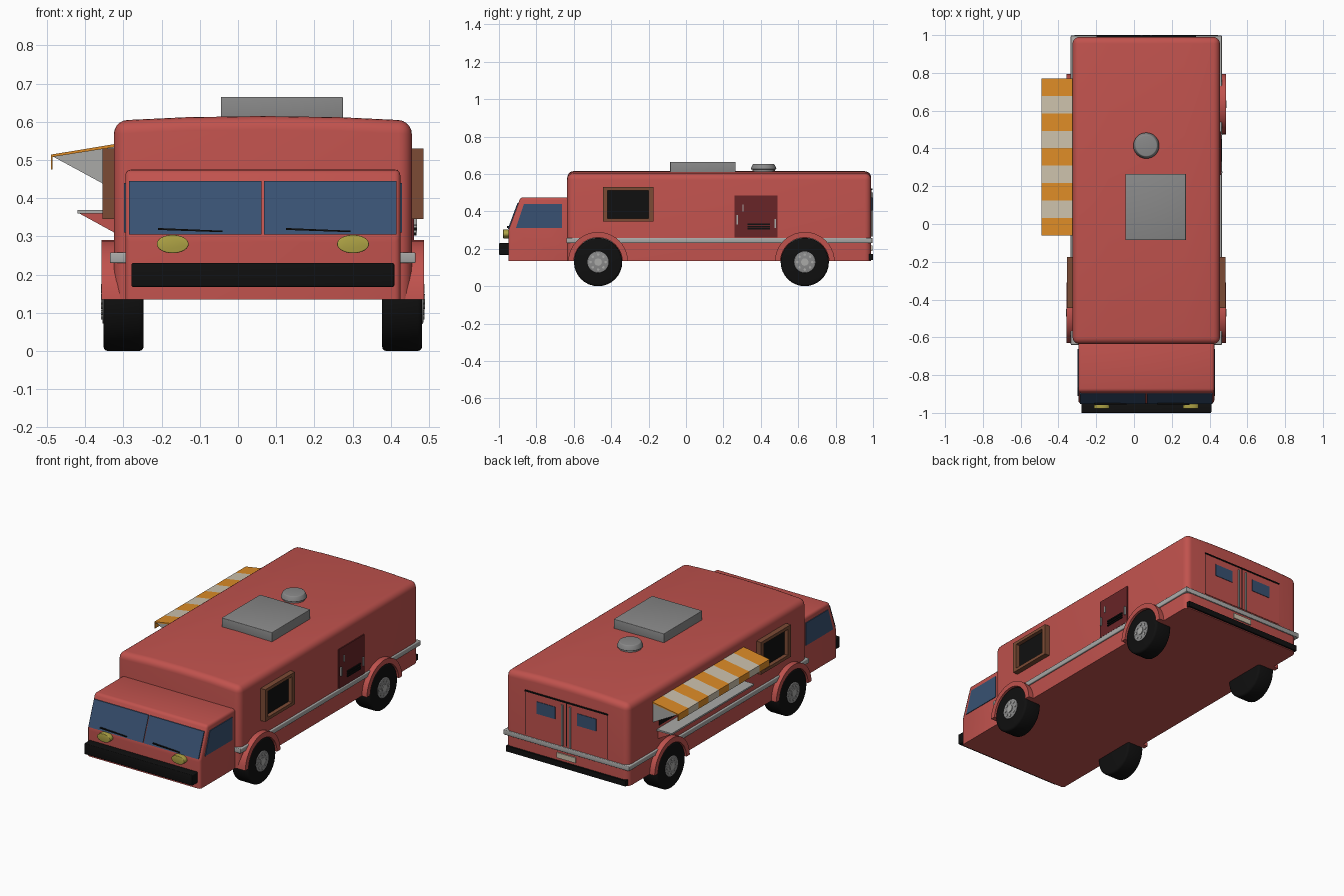
import bpy, bmesh, math

if "Cube" in bpy.data.objects:
    bpy.data.objects.remove(bpy.data.objects["Cube"], do_unlink=True)

CX = 0.065   # middle line of the vehicle
FLOOR = 0.135


def material(name, r, g, b):
    m = bpy.data.materials.new(name)
    m.use_nodes = True
    m.diffuse_color = (r, g, b, 1)
    m.node_tree.nodes["Principled BSDF"].inputs["Base Color"].default_value = (r, g, b, 1)
    return m


RED = material("body_red", 0.53, 0.085, 0.075)
DARK_RED = material("hatch_dark_red", 0.14, 0.018, 0.02)
BLACK = material("rubber_black", 0.005, 0.005, 0.005)
GREY = material("vent_grey", 0.25, 0.25, 0.25)
LIGHT = material("trim_light_grey", 0.4, 0.4, 0.39)
BLUE = material("glass_blue", 0.04, 0.083, 0.168)
BROWN = material("frame_brown", 0.2, 0.07, 0.035)
YELLOW = material("lamp_yellow", 0.43, 0.37, 0.06)
ORANGE = material("awning_orange", 0.72, 0.26, 0.02)
CREAM = material("awning_cream", 0.6, 0.53, 0.41)


def prism(name, axis, pts, lo, hi, mat, bevel=0, segments=3, taper=1, keep_floor=False):
    """Extrude a 2D outline along an axis, optionally tapering and rounding it."""
    def place(a, b, c):
        return {"x": (c, a, b), "y": (a, c, b), "z": (a, b, c)}[axis]
    n = len(pts)
    ma, mb = sum(p[0] for p in pts) / n, sum(p[1] for p in pts) / n
    bm = bmesh.new()
    low = [bm.verts.new(place(a, b, lo)) for a, b in pts]
    top = [bm.verts.new(place(ma + (a - ma) * taper, mb + (b - mb) * taper, hi)) for a, b in pts]
    bm.faces.new(low)
    bm.faces.new(top)
    for i in range(n):
        j = (i + 1) % n
        bm.faces.new((low[i], low[j], top[j], top[i]))
    bmesh.ops.recalc_face_normals(bm, faces=bm.faces)
    if bevel:
        edges = [e for e in bm.edges if e.calc_face_angle() > 0.3 and not
                 (keep_floor and all(v.co.z < FLOOR + 0.001 for v in e.verts))]
        bmesh.ops.bevel(bm, geom=edges, offset=bevel, segments=segments, profile=0.5,
                        affect="EDGES", clamp_overlap=True)
    mesh = bpy.data.meshes.new(name)
    bm.to_mesh(mesh)
    bm.free()
    mesh.materials.append(mat)
    for p in mesh.polygons:
        p.use_smooth = True
    mesh.set_sharp_from_angle(angle=math.radians(32))
    obj = bpy.data.objects.new(name, mesh)
    bpy.context.collection.objects.link(obj)
    return obj


def box(name, x, y, z, mat, bevel=0):
    return prism(name, "z", [(x[0], y[0]), (x[1], y[0]), (x[1], y[1]), (x[0], y[1])],
                 z[0], z[1], mat, bevel)


def arc(a, b, r, steps=32, rb=None, turn=2 * math.pi):
    count = steps if turn > 6 else steps + 1
    return [(a + r * math.cos(turn * i / steps), b + (rb or r) * math.sin(turn * i / steps))
            for i in range(count)]


def span(s, a, b):
    """Distances from the middle line to an x range on side s."""
    return sorted((CX + s * a, CX + s * b))


# Main body with a slightly crowned roof
half = [(0.39, FLOOR), (0.39, 0.603), (0.2, 0.612)]
shell = [(CX + a, z) for a, z in half] + [(CX, 0.615)] + [(CX - a, z) for a, z in reversed(half)]
prism("body", "y", shell, -0.635, 0.99, RED, 0.035, 5, keep_floor=True)

# Cab with a sloping windscreen face
def slope(z):
    return -0.95 + (z - 0.3) * 0.37

cab = [(-0.95, FLOOR), (-0.95, 0.3), (slope(0.475), 0.475), (-0.6, 0.475), (-0.6, FLOOR)]
prism("cab", "x", cab, CX - 0.36, CX + 0.36, RED, 0.015, 3, keep_floor=True)
z0, z1 = 0.305, 0.445
pane = [(slope(z0) - 0.005, z0), (slope(z1) - 0.005, z1), (slope(z1) + 0.004, z1), (slope(z0) + 0.004, z0)]
for s, side in ((1, "left"), (-1, "right")):
    prism(side + "_windscreen", "x", pane, *span(s, 0.003, 0.35), BLUE)
    prism(side + "_cab_window", "x", [(-0.91, 0.31), (-0.663, 0.31), (-0.663, 0.44), (-0.866, 0.44)],
          *span(s, 0.355, 0.364), BLUE)
    prism(side + "_headlight", "y", arc(CX + s * 0.236, 0.28, 0.042, 24, 0.024),
          -0.978, -0.945, YELLOW, 0.008)
for x in (-0.21, 0.125):
    wiper = prism("wiper", "y", [(x, 0.322), (x, 0.317), (x + 0.17, 0.311), (x + 0.17, 0.315)],
                  -0.957, -0.947, BLACK)
box("front_bumper", (CX - 0.344, CX + 0.344), (-1, -0.945), (0.168, 0.23), BLACK, 0.004)

# Trim band and rear bumper
box("trim_band", (CX - 0.4, CX + 0.4), (-0.64, 0.997), (0.23, 0.258), LIGHT, 0.004)
box("rear_bumper", (CX - 0.38, CX + 0.38), (0.97, 1), (0.14, 0.172), BLACK)
box("rear_plate", (CX - 0.06, CX + 0.06), (0.985, 0.996), (0.187, 0.217), CREAM)

# Rear doors
for s, side in ((1, "left"), (-1, "right")):
    box(side + "_rear_door", span(s, 0.004, 0.26), (0.985, 0.993), (0.265, 0.515), RED)
    box(side + "_rear_door_seam", span(s, 0.26, 0.263), (0.985, 0.993), (0.265, 0.515), BLACK)
    box(side + "_rear_window", span(s, 0.07, 0.19), (0.985, 0.996), (0.405, 0.475), BLUE)
    box(side + "_door_rod", span(s, 0.02, 0.03), (0.985, 1), (0.265, 0.5), LIGHT)
box("rear_door_gap", (CX - 0.003, CX + 0.003), (0.985, 0.992), (0.265, 0.515), BLACK)
box("rear_door_top_seam", (CX - 0.263, CX + 0.263), (0.985, 0.997), (0.515, 0.522), BLACK)

# Wheels and arches
for s, side in ((1, "left"), (-1, "right")):
    for y, end in ((-0.47, "front"), (0.635, "rear")):
        name = end + "_" + side
        outline = arc(y, 0.13, 0.16, 20, turn=math.pi) + arc(y, 0.13, 0.13, 20, turn=math.pi)[::-1]
        prism(name + "_arch", "x", [(a, max(b, FLOOR)) for a, b in outline], *span(s, 0.35, 0.422), RED)
        prism(name + "_tyre", "x", arc(y, 0.129, 0.129), *span(s, 0.312, 0.417), BLACK, 0.012)
        prism(name + "_hub", "x", arc(y, 0.129, 0.058), *span(s, 0.38, 0.42), GREY, 0.004)
        prism(name + "_hub_cap", "x", arc(y, 0.129, 0.02, 16), *span(s, 0.41, 0.424), LIGHT)
        for a, b in arc(y, 0.129, 0.04, 8):
            prism(name + "_bolt", "x", arc(a, b, 0.007, 8), *span(s, 0.41, 0.423), LIGHT)

# Framed side windows
for s, side in ((1, "left"), (-1, "right")):
    x = span(s, 0.38, 0.42)
    for z in ((0.345, 0.363), (0.512, 0.53)):
        box(side + "_window_frame_rail", x, (-0.445, -0.175), z, BROWN)
    for y in ((-0.445, -0.42), (-0.2, -0.175)):
        box(side + "_window_frame_post", x, y, (0.363, 0.512), BROWN)
    box(side + "_side_window", span(s, 0.385, 0.397), (-0.42, -0.2), (0.363, 0.512), BLACK)

# Service hatch
def on_left(name, y, z, out, mat):
    box(name, span(1, 0.385, out), y, z, mat)

on_left("hatch", (0.26, 0.49), (0.26, 0.485), 0.396, DARK_RED)
on_left("hatch_handle", (0.27, 0.278), (0.33, 0.38), 0.404, LIGHT)
on_left("hatch_hinge", (0.472, 0.48), (0.31, 0.36), 0.404, LIGHT)
on_left("hatch_latch", (0.302, 0.308), (0.4, 0.437), 0.4, LIGHT)
for i in range(3):
    z = 0.302 + i * 0.013
    on_left("hatch_slat", (0.33, 0.45), (z, z + 0.008), 0.402, BLACK)

# Roof vents
box("roof_unit", (-0.045, 0.275), (-0.085, 0.265), (0.6, 0.665), GREY, 0.003)
prism("round_vent_base", "z", arc(CX, 0.415, 0.06), 0.6, 0.63, GREY)
prism("round_vent_cap", "z", arc(CX, 0.415, 0.07), 0.625, 0.653, GREY, 0.004, taper=0.82)

# Serving window, striped awning and counter on the right side
W = CX - 0.39
box("serving_window", (W - 0.004, W + 0.003), (0, 0.71), (0.385, 0.5), BLACK)
sheet = [(W + 0.01, 0.543), (-0.49, 0.514), (-0.49, 0.475), (-0.486, 0.475), (-0.486, 0.508), (W + 0.01, 0.535)]
step = 0.83 / 9
for i in range(9):
    y = -0.06 + i * step
    prism("awning_stripe", "y", sheet, y, y + step, CREAM if i % 2 else ORANGE)
for y in (-0.055, 0.76):
    prism("awning_side", "y", [(W + 0.005, 0.537), (-0.486, 0.51), (W + 0.005, 0.42)], y, y + 0.006, LIGHT)
box("counter", (-0.42, W + 0.005), (-0.02, 0.73), (0.36, 0.369), LIGHT)
for y in (-0.01, 0.71):
    prism("counter_bracket", "y", [(W + 0.005, 0.36), (-0.415, 0.36), (W + 0.005, 0.308)], y, y + 0.01, RED)
